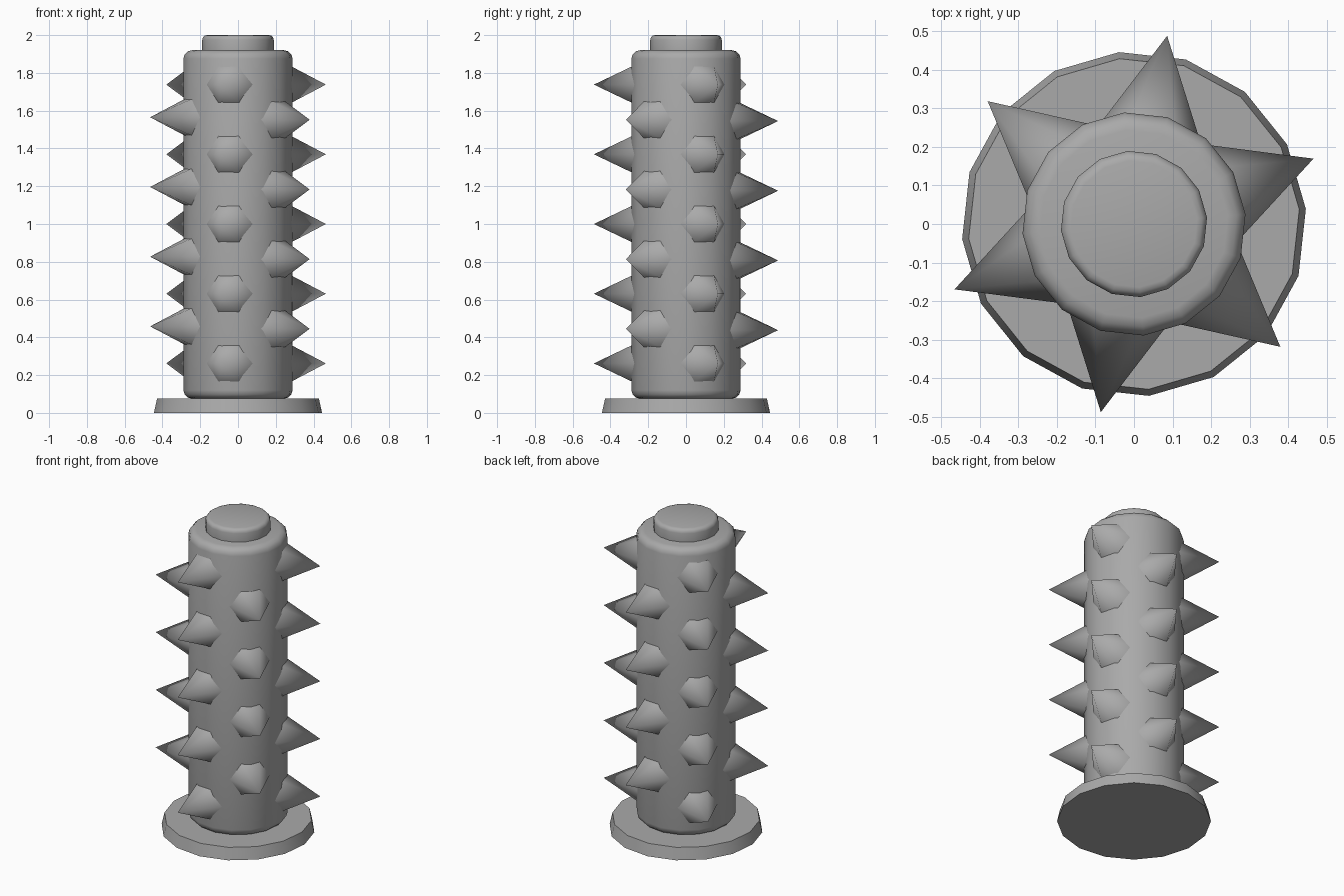
import bpy
import math
from mathutils import Matrix, Vector

if "Cube" in bpy.data.objects:
    bpy.data.objects.remove(bpy.data.objects["Cube"])

grey = bpy.data.materials.new("plain grey")
grey.diffuse_color = (0.4, 0.4, 0.4, 1)
grey.use_nodes = True
grey.node_tree.nodes["Principled BSDF"].inputs["Base Color"].default_value = grey.diffuse_color
TURN = math.radians(5)


def finish(obj, name, angle):
    obj.name = name
    obj.data.materials.append(grey)
    bpy.ops.object.shade_smooth_by_angle(angle=math.radians(angle))
    return obj


def disc(name, r_low, r_top, z_low, z_top, bevel=0.0):
    """Sixteen-sided drum, optionally with rounded rims."""
    bpy.ops.mesh.primitive_cone_add(vertices=16, radius1=r_low, radius2=r_top,
                                    depth=z_top - z_low,
                                    location=(0, 0, (z_low + z_top) / 2))
    obj = bpy.context.object
    # a vertex sits on +y by default, turned slightly
    obj.data.transform(Matrix.Rotation(TURN, 4, 'Z'))
    if bevel:
        mod = obj.modifiers.new("rounded rims", 'BEVEL')
        mod.width = bevel
        mod.segments = 3
        mod.limit_method = 'ANGLE'
        mod.angle_limit = math.radians(40)
        bpy.ops.object.modifier_apply(modifier=mod.name)
    return finish(obj, name, 35)


# Foot, body and top cap
disc("foot_plate", 0.447, 0.43, 0.0, 0.075)
disc("body", 0.29, 0.29, 0.075, 1.92, 0.045)
disc("top_cap", 0.19, 0.19, 1.85, 2.0, 0.025)

# Six columns of spikes, alternate columns staggered by half a step
STEP, INNER, TIP, RADIUS = 0.369, 0.20, 0.495, 0.153
columns = [(20, 0.262, 5), (140, 0.262, 5), (260, 0.262, 5),
           (80, 0.438, 4), (200, 0.458, 4), (320, 0.445, 4)]
for degrees, first_z, count in columns:
    a = math.radians(degrees)
    for row in range(count):
        mid = (INNER + TIP) / 2
        bpy.ops.mesh.primitive_cone_add(vertices=6, radius1=RADIUS, radius2=0,
                                        depth=TIP - INNER)
        obj = bpy.context.object
        # lay the cone along +x with two corners level, then aim it outward
        obj.data.transform(Matrix.Rotation(a, 4, 'Z')
                           @ Matrix.Rotation(math.pi / 2, 4, 'Y'))
        obj.location = Vector((mid * math.cos(a), mid * math.sin(a),
                               first_z + row * STEP))
        finish(obj, f"spike_{degrees}_{row + 1}", 70)
